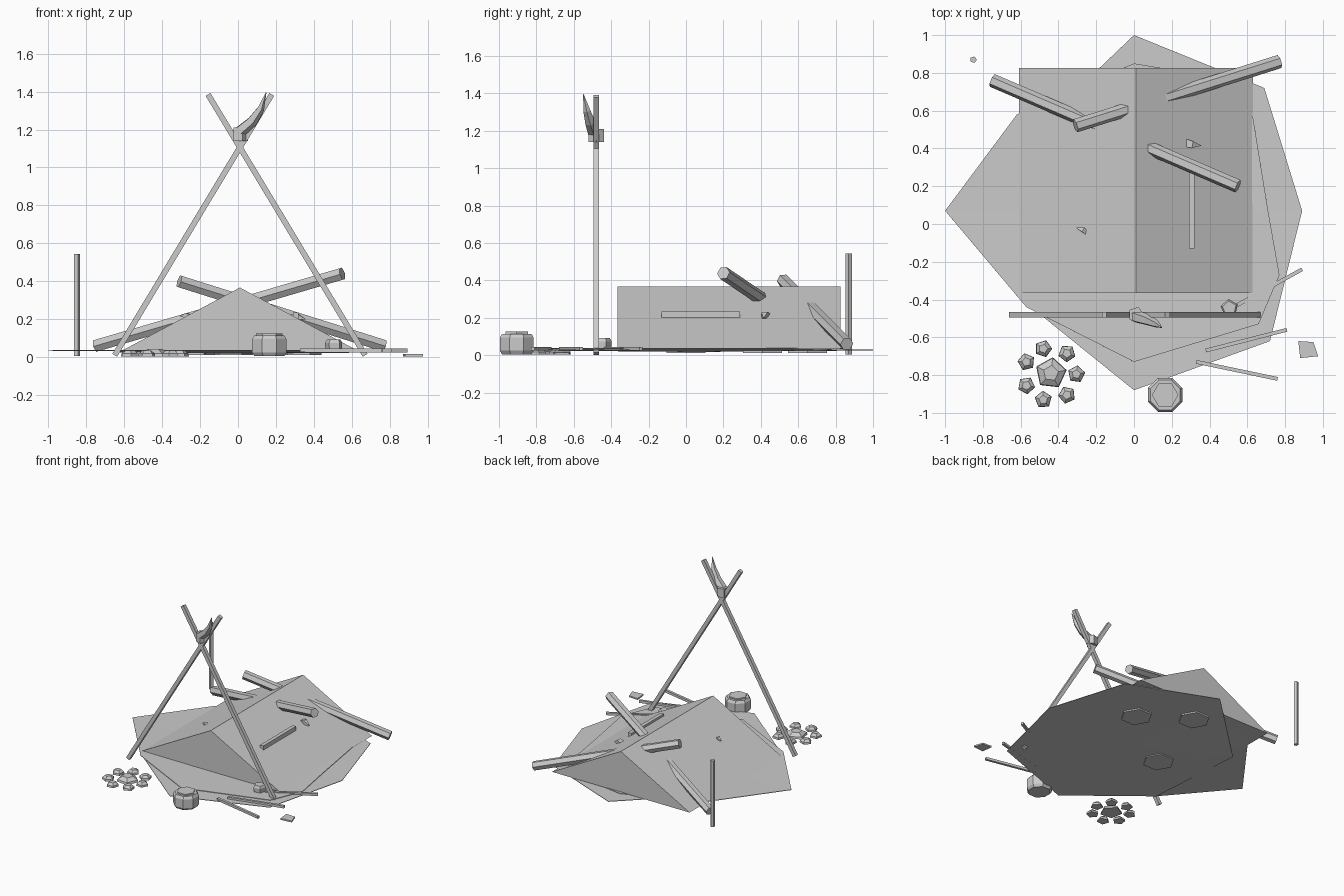
import bpy, bmesh, math
from mathutils import Vector

if "Cube" in bpy.data.objects:
    bpy.data.objects.remove(bpy.data.objects["Cube"], do_unlink=True)

grey = bpy.data.materials.new("plain_grey")
grey.use_nodes = True
grey.diffuse_color = (0.6, 0.6, 0.6, 1)
grey.node_tree.nodes["Principled BSDF"].inputs["Base Color"].default_value = (0.6, 0.6, 0.6, 1)


def finish(name, bm):
    bmesh.ops.recalc_face_normals(bm, faces=bm.faces)
    mesh = bpy.data.meshes.new(name)
    bm.to_mesh(mesh)
    bm.free()
    mesh.materials.append(grey)
    obj = bpy.data.objects.new(name, mesh)
    bpy.context.collection.objects.link(obj)
    return obj


def loft(name, rings):
    """Join equal-sized rings of points and cap both ends."""
    bm = bmesh.new()
    loops = [[bm.verts.new(p) for p in ring] for ring in rings]
    n = len(loops[0])
    for a, b in zip(loops, loops[1:]):
        for i in range(n):
            j = (i + 1) % n
            bm.faces.new((a[i], a[j], b[j], b[i]))
    bm.faces.new(loops[0])
    bm.faces.new(loops[-1])
    return finish(name, bm)


def ring(x, y, z, r, n, turn=0.0):
    angles = [turn + math.tau * i / n for i in range(n)]
    return [(x + r * math.cos(a), y + r * math.sin(a), z) for a in angles]


def tube(name, points, radii, n):
    """Straight or bent bar of n sides through the points."""
    pts = [Vector(p) for p in points]
    axis = (pts[-1] - pts[0]).normalized()
    u = axis.cross(Vector((0, 1, 0))).normalized()
    v = axis.cross(u)
    rings = []
    for p, r in zip(pts, radii):
        rings.append([p + r * (u * math.cos(a) + v * math.sin(a))
                      for a in (math.tau * (i + 0.5) / n for i in range(n))])
    return loft(name, rings)


def box(name, low, high):
    corners = [(low[0], low[1]), (high[0], low[1]), (high[0], high[1]), (low[0], high[1])]
    return loft(name, [[(x, y, z) for x, y in corners] for z in (low[2], high[2])])


def sheet(name, outline, edge_z, centre_z):
    """Thin faceted ground cloth: a fan with a shallow centre."""
    bm = bmesh.new()
    hub = bm.verts.new((0, 0.07, centre_z))
    rim = [bm.verts.new((x, y, edge_z)) for x, y in outline]
    for i, vert in enumerate(rim):
        bm.faces.new((hub, vert, rim[(i + 1) % len(rim)]))
    obj = finish(name, bm)
    mod = obj.modifiers.new("thickness", "SOLIDIFY")
    mod.thickness = 0.004
    return obj


# Overlapping ground cloths
sheet("lower_ground_cloth", [(0, 1), (0.69, 0.72), (0.89, 0.07), (0.72, -0.62),
                             (0, -0.88), (-0.57, -0.42), (-0.63, 0.4)], 0.03, 0.022)
sheet("upper_ground_cloth", [(0, 0.85), (0.6, 0.75), (0.71, 0.07), (0.77, -0.27), (0.66, -0.53),
                             (0, -0.73), (-0.57, -0.44), (-1, 0.07), (-0.62, 0.58)], 0.038, 0.03)

# Closed ridge tent
loft("tent", [[(-0.61, y, 0.035), (0.63, y, 0.035), (0.01, y, 0.367)] for y in (-0.365, 0.825)])

# Crossed logs running through the tent
tube("log_rising_left", [(0.77, 0.86, 0.06), (-0.31, 0.52, 0.40)], [0.036] * 2, 6)
tube("log_rising_right", [(-0.75, 0.76, 0.06), (0.55, 0.2, 0.44)], [0.036] * 2, 6)

# Bar set into the tent slope
box("slope_bar", (0.29, -0.13, 0.2), (0.32, 0.29, 0.235))

# Crossed entrance poles, binding and horn
for side, name in ((1, "left_pole"), (-1, "right_pole")):
    tube(name, [(0.01 + side * 0.66, -0.48, 0.01), (0.01 - side * 0.168, -0.48, 1.385)], [0.021] * 2, 4)
tube("pole_binding", [(0.01, -0.48, 1.14), (0.01, -0.48, 1.21)], [0.043] * 2, 5)
tube("horn", [(0.01, -0.49, 1.19), (0.075, -0.51, 1.245), (0.12, -0.53, 1.31), (0.148, -0.548, 1.395)],
     [0.035, 0.03, 0.02, 0.002], 5)

# Lone post
loft("lone_post", [ring(-0.85, 0.87, z, 0.018, 5) for z in (0.005, 0.545)])

# Hidden pads with small points breaking through the slope
for i, (x, y) in enumerate([(0.32, 0.41), (-0.04, 0.65), (-0.24, 0)]):
    loft(f"pad_{i + 1}", [ring(x, y, z, 0.12, 6) for z in (0.012, 0.04)])
tube("left_point", [(0.27, 0.43, 0.2), (0.31, 0.42, 0.215), (0.355, 0.415, 0.2)], [0.03, 0.025, 0.002], 4)
tube("right_point", [(-0.24, -0.06, 0.21), (-0.27, -0.03, 0.22), (-0.305, -0.02, 0.215)], [0.01, 0.018, 0.002], 4)

# Pot with a raised lid
loft("pot", [ring(0.165, -0.905, z, r, 8, math.pi / 8)
             for z, r in ((0.005, 0.085), (0.025, 0.098), (0.095, 0.098), (0.115, 0.085))])
loft("pot_lid", [ring(0.165, -0.905, z, 0.07, 6) for z in (0.11, 0.126)])

# Small cup
loft("cup", [ring(0.505, -0.445, z, r, 5, 0.4) for z, r in ((0.04, 0.045), (0.075, 0.048), (0.092, 0.038))])

# Loose sticks
sticks = [((0.545, -0.43), (0.89, -0.24)), ((0.38, -0.67), (0.81, -0.56)), ((0.33, -0.73), (0.76, -0.82))]
for i, (a, b) in enumerate(sticks):
    tube(f"stick_{i + 1}", [(*a, 0.035), (*b, 0.035)], [0.014] * 2, 4)

# Flat chip of wood
chip = [(0.87, -0.62), (0.95, -0.625), (0.975, -0.7), (0.88, -0.71)]
loft("wood_chip", [[(x, y, z) for x, y in chip] for z in (0.004, 0.016)])

# Stone ring around a hearth stone
stones = [(-0.48, -0.66), (-0.355, -0.685), (-0.57, -0.73), (-0.305, -0.795),
          (-0.57, -0.855), (-0.355, -0.905), (-0.48, -0.93)]
loft("hearth_stone", [ring(-0.44, -0.79, z, r, 5, 0.2) for z, r in ((0.003, 0.085), (0.02, 0.08), (0.042, 0.042))])
for i, (x, y) in enumerate(stones):
    loft(f"ring_stone_{i + 1}", [ring(x, y, z, r, 5, i * 0.9)
                                 for z, r in ((0.003, 0.047), (0.018, 0.045), (0.036, 0.024))])
